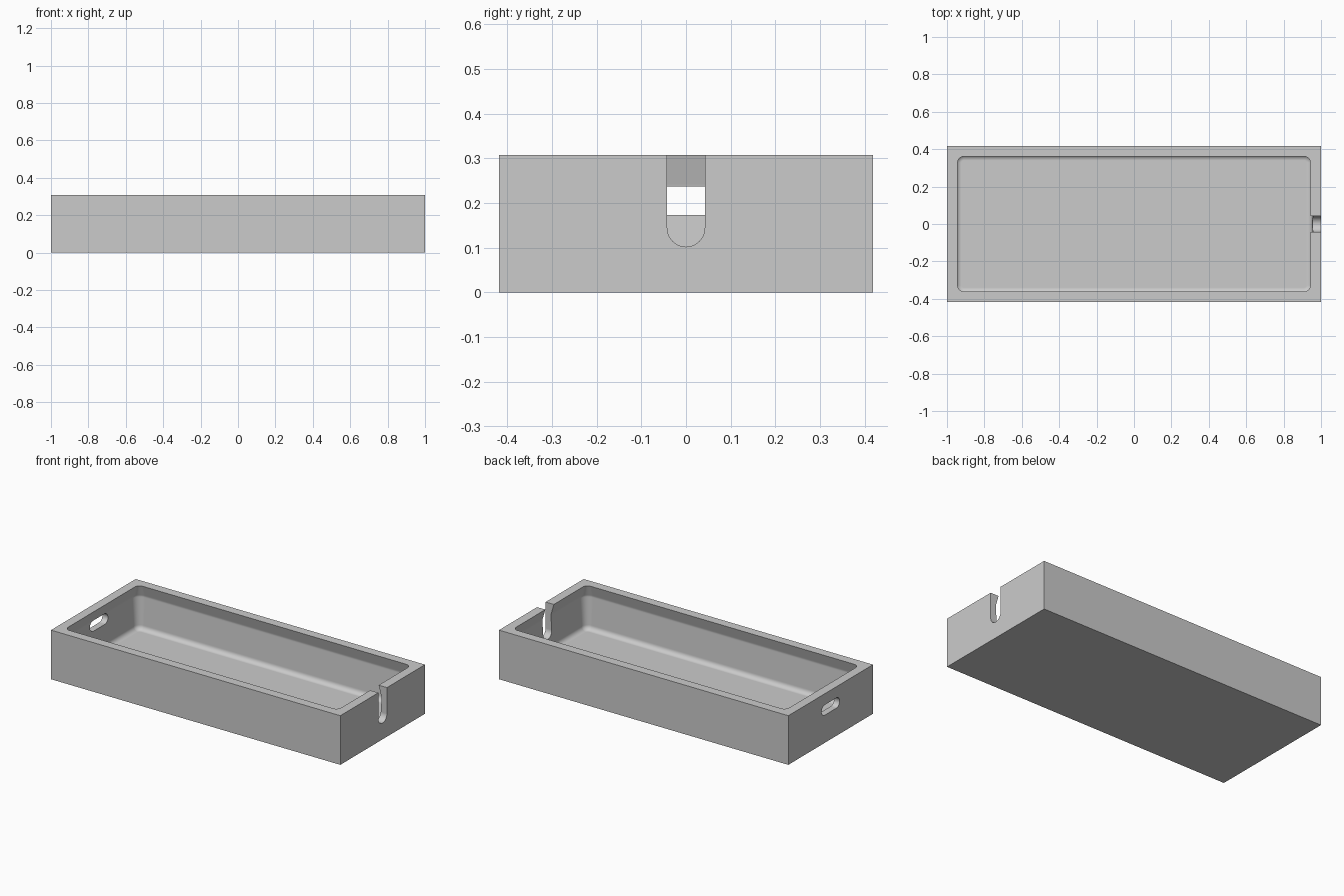
import bpy, bmesh
from math import sin, cos, pi

cube = bpy.data.objects.get("Cube")
if cube:
    bpy.data.objects.remove(cube, do_unlink=True)

HX, HY, H = 1.0, 0.418, 0.307     # half length, half width, height
FLOOR, FILLET = 0.03, 0.03

grey = bpy.data.materials.new("plain grey")
grey.use_nodes = True
colour = (0.6, 0.6, 0.6, 1)
grey.diffuse_color = colour
grey.node_tree.nodes["Principled BSDF"].inputs["Base Color"].default_value = colour


def loft(name, rings):
    """Closed solid through a stack of rings with equal point counts."""
    bm = bmesh.new()
    loops = [[bm.verts.new(p) for p in ring] for ring in rings]
    n = len(loops[0])
    for a, b in zip(loops, loops[1:]):
        for i in range(n):
            j = (i + 1) % n
            bm.faces.new((a[i], a[j], b[j], b[i]))
    bm.faces.new(loops[0][::-1])
    bm.faces.new(loops[-1])
    bmesh.ops.recalc_face_normals(bm, faces=bm.faces)
    mesh = bpy.data.meshes.new(name)
    bm.to_mesh(mesh)
    bm.free()
    mesh.materials.append(grey)
    obj = bpy.data.objects.new(name, mesh)
    bpy.context.collection.objects.link(obj)
    return obj


def rounded_rect(inset, z, steps=8):
    """Ring set in from the outer walls, with rounded corners."""
    r = 0.09 - inset
    cx, cy = HX - inset - r, HY - inset - r
    ring = []
    for q, (sx, sy) in enumerate(((1, 1), (-1, 1), (-1, -1), (1, -1))):
        for k in range(steps + 1):
            a = (q + k / steps) * pi / 2
            ring.append((sx * cx + r * cos(a), sy * cy + r * sin(a), z))
    return ring


def stadium(x, spread_y, z_low, z_high, r, steps=16):
    """Slot outline in the end wall: two half circles joined by straights."""
    ring = []
    for half, sign in ((0, 1), (1, -1)):
        for k in range(steps + 1):
            a = half * pi + pi * k / steps
            if spread_y:
                ring.append((x, sign * spread_y + r * sin(a), z_low + r * cos(a)))
            else:
                z = z_high if sign > 0 else z_low
                ring.append((x, r * cos(a), z + r * sin(a)))
    return ring


# Outer block
tray = loft("tray", [[(x, y, z) for x, y in
                      ((-HX, -HY), (HX, -HY), (HX, HY), (-HX, HY))] for z in (0, H)])

# Cavity: filleted floor, drafted walls, undercut rim
profile = []
for k in range(9):
    a = pi / 2 * k / 8
    profile.append((0.048 + FILLET * (1 - sin(a)), FLOOR + FILLET * (1 - cos(a))))
profile += [(0.037, 0.226), (0.0365, 0.232), (0.037, 0.237), (0.0385, 0.243),
            (0.057, H), (0.0639, H + 0.023)]
cavity = loft("cavity_cutter", [rounded_rect(i, z) for i, z in profile])

# Open cable notch in one end, handle slot in the other
notch = loft("notch_cutter", [stadium(x, 0, 0.144, 0.5, 0.042) for x in (0.9, 1.1)])
slot = loft("slot_cutter", [stadium(x, 0.057, 0.205, 0.205, 0.032) for x in (-1.1, -0.9)])

# Cut and apply
bpy.ops.object.select_all(action='DESELECT')
tray.select_set(True)
bpy.context.view_layer.objects.active = tray
for cutter in (cavity, notch, slot):
    mod = tray.modifiers.new(cutter.name, 'BOOLEAN')
    mod.operation = 'DIFFERENCE'
    mod.solver = 'EXACT'
    mod.object = cutter
    bpy.ops.object.modifier_apply(modifier=mod.name)
    bpy.data.objects.remove(cutter, do_unlink=True)

# Smooth fillets, crisp outer edges
bpy.ops.object.shade_smooth_by_angle(angle=pi / 6)
weighted = tray.modifiers.new("weighted normals", 'WEIGHTED_NORMAL')
weighted.keep_sharp = True
